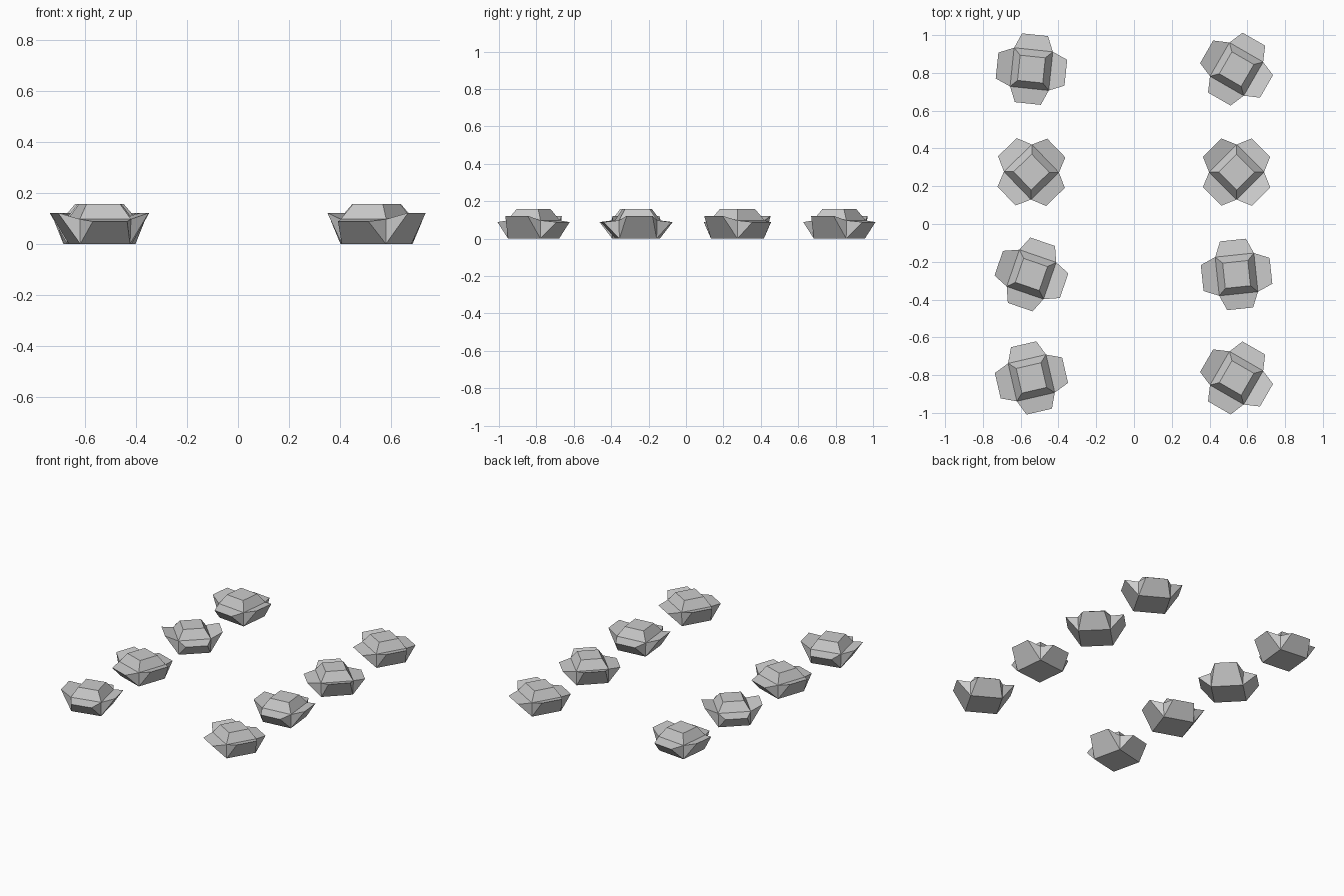
import bpy, bmesh
from math import radians

if "Cube" in bpy.data.objects:
    bpy.data.objects.remove(bpy.data.objects["Cube"])

RIM, BASE, TOP = 0.103, 0.10, 0.067      # half widths of the square rings
RIM_Z, TOP_Z = 0.097, 0.157
TIP_R, TIP_HALF = 0.183, 0.069           # petal reach and tip half width
TIP_Z = {0: 0.122, 1: 0.088}             # raised side petals, flat front/back petals


def turn(x, y, k):
    for _ in range(k):
        x, y = -y, x
    return x, y


def blossom_mesh():
    bm = bmesh.new()

    def ring(h, z):
        return [bm.verts.new((*turn(h, -h, k), z)) for k in range(4)]

    base, rim, top = ring(BASE, 0), ring(RIM, RIM_Z), ring(TOP, TOP_Z)
    bm.faces.new(base[::-1])
    bm.faces.new(top)
    for k in range(4):
        n = (k + 1) % 4
        z = TIP_Z[k % 2]
        a = bm.verts.new((*turn(TIP_R, -TIP_HALF, k), z))
        b = bm.verts.new((*turn(TIP_R, TIP_HALF, k), z))
        # sloped crown side
        bm.faces.new((rim[k], rim[n], top[n], top[k]))
        # petal: underside, upper side, two flanks
        bm.faces.new((base[k], base[n], b, a))
        bm.faces.new((a, b, rim[n], rim[k]))
        bm.faces.new((base[k], a, rim[k]))
        bm.faces.new((base[n], rim[n], b))
    bmesh.ops.recalc_face_normals(bm, faces=bm.faces)
    me = bpy.data.meshes.new("blossom")
    bm.to_mesh(me)
    bm.free()
    return me


# two columns of four, each turned differently (front to back)
mesh = blossom_mesh()
rows = (-0.815, -0.267, 0.275, 0.82)
turns = {"left": (13, -19, 44, -6), "right": (-30, 6, -45, -30)}
for side, x in (("left", -0.543), ("right", 0.543)):
    for i, (y, angle) in enumerate(zip(rows, turns[side])):
        ob = bpy.data.objects.new(f"{side}_blossom_{i + 1}", mesh)
        ob.location = (x, y, 0)
        ob.rotation_euler.z = radians(angle)
        bpy.context.collection.objects.link(ob)
